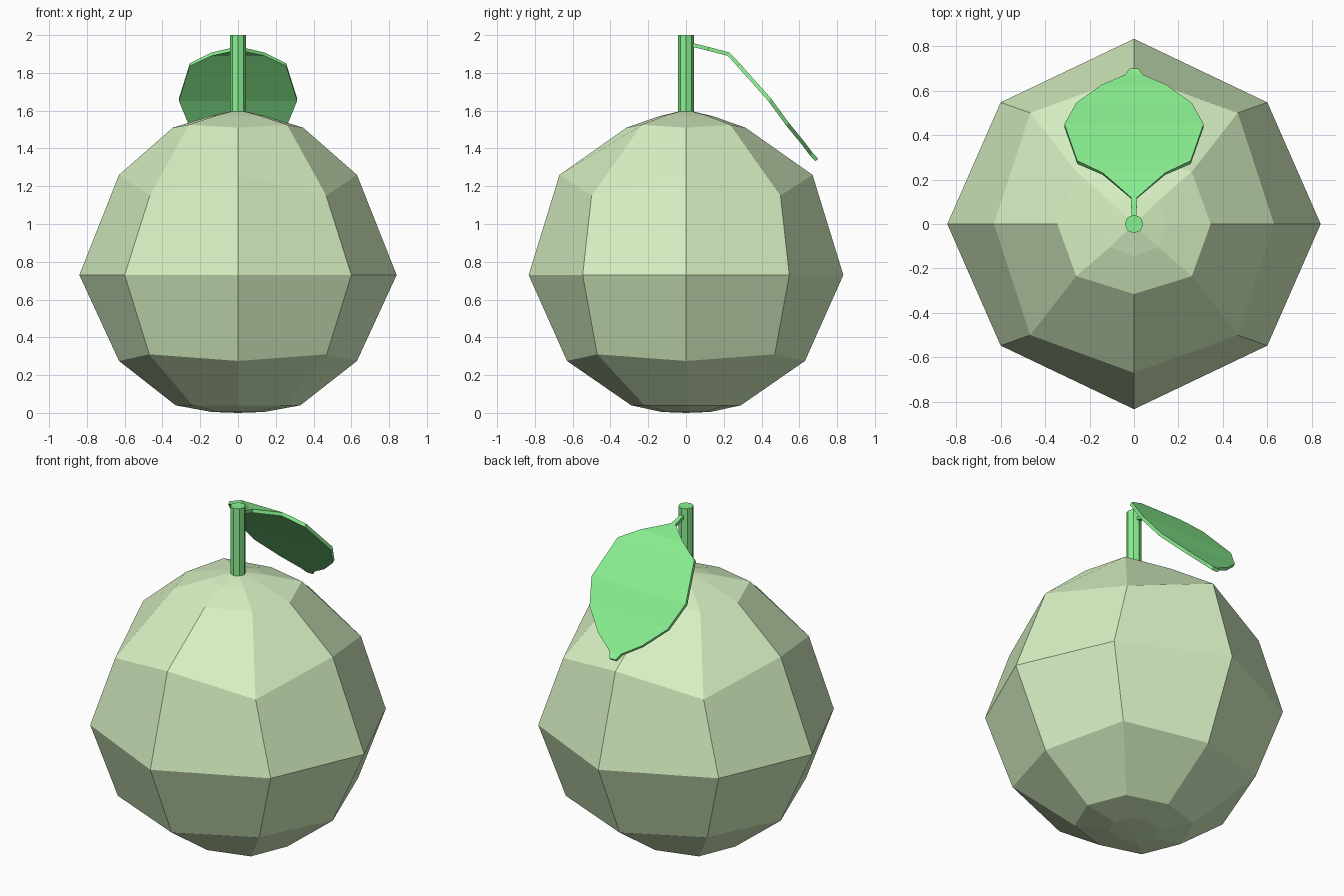
import bpy, bmesh
from mathutils import Vector

if "Cube" in bpy.data.objects:
    bpy.data.objects.remove(bpy.data.objects["Cube"])


def material(name, color):
    mat = bpy.data.materials.new(name)
    mat.diffuse_color = (*color, 1)
    mat.use_nodes = True
    mat.node_tree.nodes["Principled BSDF"].inputs["Base Color"].default_value = mat.diffuse_color
    return mat


def finish(name, bm, mat):
    bmesh.ops.recalc_face_normals(bm, faces=bm.faces)
    mesh = bpy.data.meshes.new(name)
    bm.to_mesh(mesh)
    bm.free()
    mesh.materials.append(mat)
    obj = bpy.data.objects.new(name, mesh)
    bpy.context.collection.objects.link(obj)
    return obj


def loft(bm, rings):
    for a, b in zip(rings, rings[1:]):
        n = len(a)
        for i in range(n):
            j = (i + 1) % n
            bm.faces.new((a[i], a[j], b[j], b[i]))


def cap(bm, ring, z):
    tip = bm.verts.new((0, 0, z))
    for i in range(len(ring)):
        bm.faces.new((ring[i], ring[(i + 1) % len(ring)], tip))


skin = material("pale_green", (0.68, 0.87, 0.54))
leaf_green = material("leaf_green", (0.25, 0.87, 0.28))

# Fruit body: eight-sided rings (x radius, y radius, z, corner x, corner y, corner z)
profile = [
    (0.14, 0.13, 0.005, 0.10, 0.09, 0.005),
    (0.33, 0.29, 0.04, 0.24, 0.22, 0.04),
    (0.63, 0.63, 0.275, 0.47, 0.47, 0.31),
    (0.84, 0.833, 0.73, 0.60, 0.547, 0.73),
    (0.63, 0.67, 1.26, 0.467, 0.50, 1.15),
    (0.345, 0.315, 1.51, 0.26, 0.235, 1.525),
    (0.15, 0.145, 1.57, 0.11, 0.105, 1.575),
]
bm = bmesh.new()
rings = []
for rx, ry, z, dx, dy, dz in profile:
    pts = [(rx, 0, z), (dx, dy, dz), (0, ry, z), (-dx, dy, dz),
           (-rx, 0, z), (-dx, -dy, dz), (0, -ry, z), (dx, -dy, dz)]
    rings.append([bm.verts.new(p) for p in pts])
loft(bm, rings)
cap(bm, rings[0], 0)
cap(bm, rings[-1], 1.605)
finish("fruit_body", bm, skin)

# Stem: eight-sided rod
bm = bmesh.new()
bmesh.ops.create_cone(bm, cap_ends=True, segments=8, radius1=0.042,
                      radius2=0.042, depth=0.42)
bmesh.ops.translate(bm, verts=bm.verts, vec=(0, 0, 1.79))
finish("stem", bm, leaf_green)

# Leaf: drooping thin blade with a narrow stalk (half width, y, z of the top side)
blade = [
    (0.010, 0.02, 1.962), (0.014, 0.12, 1.937), (0.14, 0.23, 1.908),
    (0.255, 0.285, 1.85), (0.313, 0.45, 1.665), (0.26, 0.545, 1.535),
    (0.145, 0.627, 1.435), (0.04, 0.672, 1.375), (0.02, 0.70, 1.345),
]
bm = bmesh.new()
rings = []
for i, (w, y, z) in enumerate(blade):
    a = blade[max(i - 1, 0)]
    b = blade[min(i + 1, len(blade) - 1)]
    down = Vector((0, b[2] - a[2], a[1] - b[1])).normalized() * 0.02
    rings.append([bm.verts.new(p) for p in (
        (-w, y, z), (w, y, z),
        (w, y + down.y, z - abs(down.z)), (-w, y + down.y, z - abs(down.z)))])
loft(bm, rings)
bm.faces.new(rings[0])
bm.faces.new(rings[-1])
finish("leaf", bm, leaf_green)
